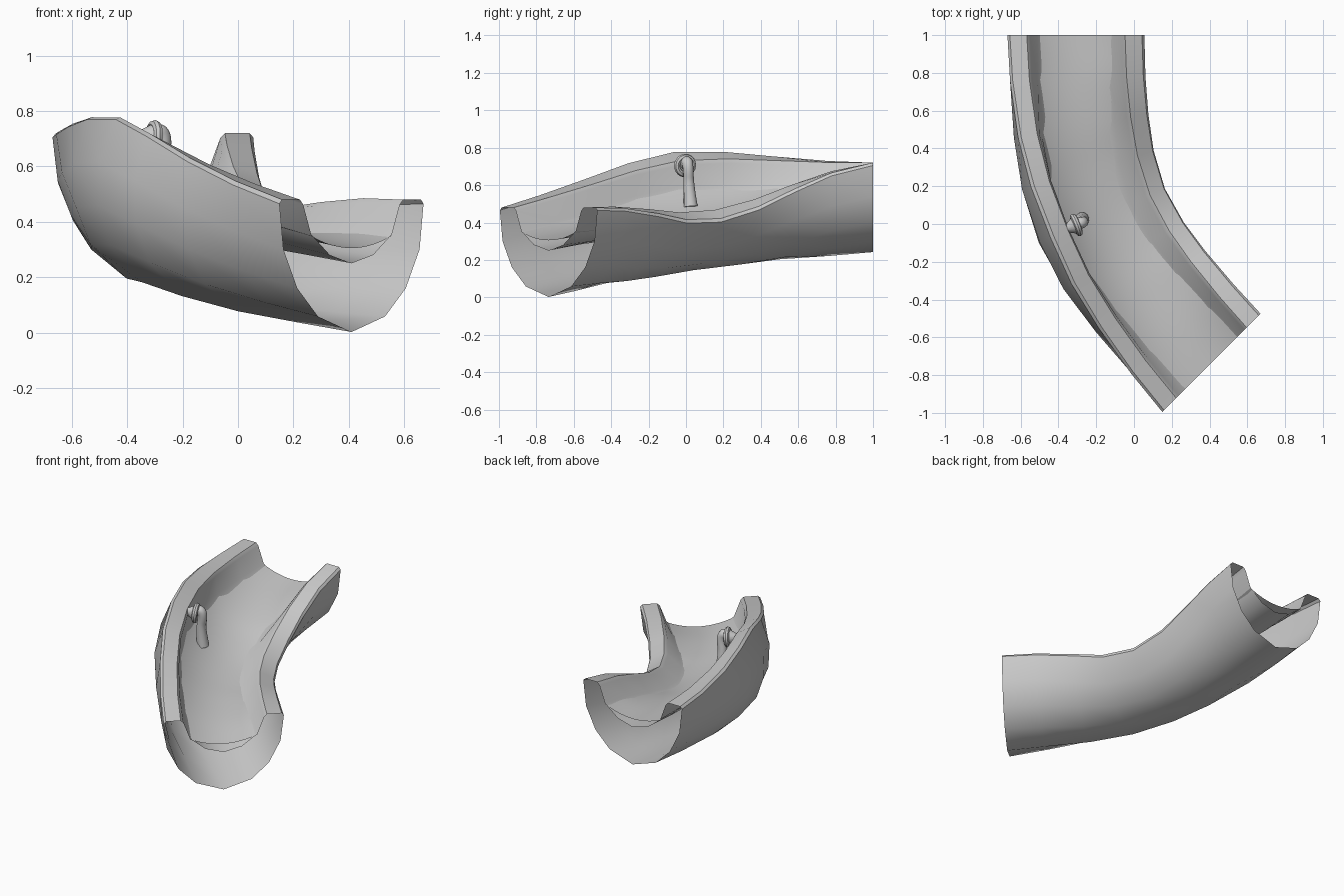
import bpy, bmesh, math
from mathutils import Vector

if "Cube" in bpy.data.objects:
    bpy.data.objects.remove(bpy.data.objects["Cube"])

# Rim stations from the back end to the front end: (x, y, z)
LEFT = [(-.67, 1, .72), (-.655, .76, .73), (-.61, .46, .757), (-.54, .2, .783),
        (-.435, -.07, .783), (-.325, -.315, .722), (-.18, -.555, .632), (-.015, -.79, .547), (.15, -.995, .48)]
RIGHT = [(.055, 1, .72), (.062, .78, .665), (.08, .58, .575), (.11, .39, .48),
         (.17, .19, .415), (.27, .01, .41), (.38, -.14, .445), (.53, -.32, .475), (.67, -.475, .48)]
# Half sections: (across, depth below the rim)
OUTER = [(0, .478), (.17, .422), (.275, .32), (.345, .18), (.365, .015)]
RIM = [(.352, 0), (.262, 0)]
INNER = [(.245, .018), (.205, .125), (.11, .2), (0, .23)]


def at(pts, t):
    """Smooth interpolation along the stations."""
    i = min(int(t), len(pts) - 2)
    f = t - i
    b, c = Vector(pts[i]), Vector(pts[i + 1])
    a = Vector(pts[i - 1]) if i else 2 * b - c
    d = Vector(pts[i + 2]) if i + 2 < len(pts) else 2 * c - b
    return .5 * (2 * b + (c - a) * f + (2 * a - 5 * b + 4 * c - d) * f * f
                 + (3 * b - a - 3 * c + d) * f ** 3)


def loft(name, profile, steps, closed, angle):
    """Sweep a section along the stations, banked square to the rim line."""
    bm = bmesh.new()
    rows = []
    for k in range(steps * 8 + 1):
        l, r = at(LEFT, k / steps), at(RIGHT, k / steps)
        mid, half = (l + r) / 2, (r - l) / 2
        side = half.normalized()
        down = (side * side.z - Vector((0, 0, 1))).normalized()
        rows.append([bm.verts.new(mid + half * (u / .365) + down * d) for u, d in profile])
    n = len(profile)
    for a, b in zip(rows, rows[1:]):
        for j in range(n if closed else n - 1):
            k = (j + 1) % n
            bm.faces.new((a[j], a[k], b[k], b[j]))
    bmesh.ops.recalc_face_normals(bm, faces=bm.faces)
    if not closed and sum(f.normal.z for f in bm.faces) < 0:
        bmesh.ops.reverse_faces(bm, faces=bm.faces)
    me = bpy.data.meshes.new(name)
    bm.to_mesh(me)
    bm.free()
    ob = bpy.data.objects.new(name, me)
    bpy.context.collection.objects.link(ob)
    smooth(ob, angle)
    return ob


def smooth(ob, angle=40):
    bpy.ops.object.select_all(action='DESELECT')
    ob.select_set(True)
    bpy.context.view_layer.objects.active = ob
    bpy.ops.object.shade_smooth_by_angle(angle=math.radians(angle))


def mirrored(half):
    """Closed section from a half that starts and ends on the centre line."""
    return half + [(-u, d) for u, d in half[-2:0:-1]]


# Hollow banked trough, open at both ends
loft("trough_shell", mirrored(OUTER + RIM + INNER), 1, True, 42)

# Finely divided concave water surface
water = [(.205 * i / 8, .175 - .045 * (i / 8) ** 2) for i in range(-8, 9)]
loft("water_surface", water, 6, False, 40)


def tube(name, pts, radii, bevel):
    cu = bpy.data.curves.new(name, 'CURVE')
    cu.dimensions = '3D'
    cu.bevel_depth = bevel
    cu.bevel_resolution = 3
    cu.use_fill_caps = True
    cu.resolution_u = 6
    sp = cu.splines.new('NURBS')
    sp.points.add(len(pts) - 1)
    for p, co, r in zip(sp.points, pts, radii):
        p.co = (*co, 1)
        p.radius = r
    sp.use_endpoint_u = True
    sp.order_u = 3
    ob = bpy.data.objects.new(name, cu)
    bpy.context.collection.objects.link(ob)
    bpy.ops.object.select_all(action='DESELECT')
    ob.select_set(True)
    bpy.context.view_layer.objects.active = ob
    bpy.ops.object.convert(target='MESH')
    smooth(bpy.context.object)


# Spout in the high wall: tapered base, ring, and the falling stream
axis = Vector((.93, .37, -.1)).normalized()
ring = Vector((-.305, -.005, .705))
rot = axis.to_track_quat('Z', 'Y').to_euler()
bpy.ops.mesh.primitive_cone_add(vertices=16, radius1=.012, radius2=.052, depth=.07,
                                location=ring - axis * .035, rotation=rot)
bpy.context.object.name = "spout_base"
smooth(bpy.context.object)
bpy.ops.mesh.primitive_torus_add(major_segments=20, minor_segments=8, major_radius=.046,
                                 minor_radius=.017, location=ring, rotation=rot)
bpy.context.object.name = "spout_ring"
smooth(bpy.context.object)
tube("falling_stream", [(-.32, -.01, .71), (-.285, .005, .735), (-.265, .012, .69),
                        (-.285, .015, .6), (-.275, .025, .485)], [1, 1, .9, .9, 1.2], .032)
